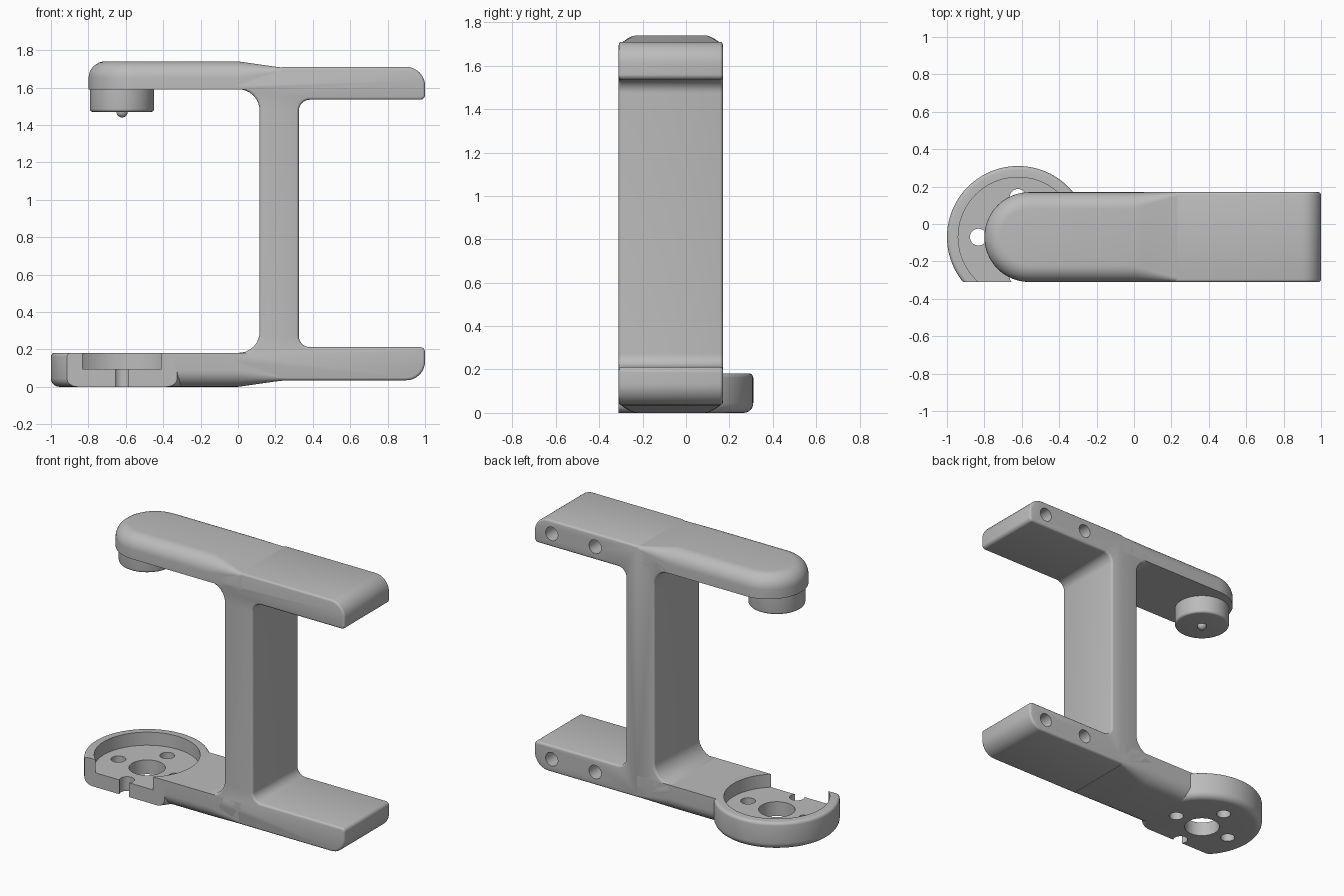
import bpy, bmesh, math
from mathutils import Vector, Matrix

cube = bpy.data.objects.get("Cube")
if cube:
    bpy.data.objects.remove(cube, do_unlink=True)

grey = bpy.data.materials.new("plain_grey")
grey.use_nodes = True
grey.diffuse_color = (0.5, 0.5, 0.5, 1)
grey.node_tree.nodes["Principled BSDF"].inputs["Base Color"].default_value = (0.5, 0.5, 0.5, 1)

CY, HALF = -0.07, 0.24          # centre line and half width of the bracket
FRONT, BACK = CY - HALF, CY + HALF
CX = -0.62                      # axis of the cup and the boss


def finish(bm, name):
    bmesh.ops.remove_doubles(bm, verts=bm.verts, dist=1e-5)
    bmesh.ops.recalc_face_normals(bm, faces=bm.faces)
    mesh = bpy.data.meshes.new(name)
    bm.to_mesh(mesh)
    bm.free()
    mesh.materials.append(grey)
    ob = bpy.data.objects.new(name, mesh)
    bpy.context.collection.objects.link(ob)
    return ob


def activate(ob):
    bpy.ops.object.select_all(action='DESELECT')
    ob.select_set(True)
    bpy.context.view_layer.objects.active = ob


def smooth(ob):
    activate(ob)
    bpy.ops.object.shade_smooth_by_angle(angle=math.radians(35))


def cut(ob, cutters):
    activate(ob)
    for c in cutters:
        c.hide_render = True
        mod = ob.modifiers.new("cut", 'BOOLEAN')
        mod.operation, mod.solver, mod.object = 'DIFFERENCE', 'EXACT', c
        bpy.ops.object.modifier_apply(modifier=mod.name)


def cylinder(name, r, start, end):
    bm = bmesh.new()
    a, b = Vector(start), Vector(end)
    turn = (b - a).to_track_quat('Z', 'Y').to_matrix().to_4x4()
    bmesh.ops.create_cone(bm, cap_ends=True, segments=48, radius1=r, radius2=r,
                          depth=(b - a).length,
                          matrix=Matrix.Translation((a + b) / 2) @ turn)
    return finish(bm, name)


def arc(cx, cz, r, a0, a1, n=6):
    angles = [math.radians(a0 + (a1 - a0) * i / n) for i in range(n + 1)]
    return [(cx + r * math.cos(a), cz + r * math.sin(a)) for a in angles]


def lathe(name, profile):
    bm = bmesh.new()
    vs = [bm.verts.new((CX + r, CY, z)) for r, z in profile]
    es = [bm.edges.new(p) for p in zip(vs, vs[1:])]
    bmesh.ops.spin(bm, geom=vs + es, cent=(CX, CY, 0), axis=(0, 0, 1),
                   angle=math.tau, steps=80, use_merge=False)
    return finish(bm, name)


def rounded(corners, n=8):
    """Fillet each (x, z, radius) corner of a closed outline."""
    out = []
    for i, (x, z, r) in enumerate(corners):
        p = Vector((x, z))
        if not r:
            out.append(p)
            continue
        u = (Vector(corners[i - 1][:2]) - p).normalized()
        v = (Vector(corners[(i + 1) % len(corners)][:2]) - p).normalized()
        half = u.angle(v) / 2
        c = p + (u + v).normalized() * r / math.sin(half)
        s = p + u * r / math.tan(half) - c
        e = p + v * r / math.tan(half) - c
        for k in range(n + 1):
            t = k / n
            d = s * (1 - t) + e * t
            out.append(c + d.normalized() * r)
    return out


def arm(name, outline, base, outer, side):
    """Plan outline of (x, y, nx, ny) with a rounded outer rim fading towards the post."""
    bm = bmesh.new()
    rings = [[bm.verts.new((x, y, base)) for x, y, _, _ in outline]]
    for k in range(9):
        a = math.pi / 2 * k / 8
        ring = []
        for x, y, nx, ny in outline:
            t = min(max(x / 0.23, 0), 1)
            r = 0.09 - 0.07 * t
            inset = r * (1 - math.cos(a))
            z = outer - side * (0.033 * t + r * (1 - math.sin(a)))
            ring.append(bm.verts.new((x - nx * inset, y - ny * inset, z)))
        rings.append(ring)
    n = len(outline)
    for lo, hi in zip(rings, rings[1:]):
        for i in range(n):
            j = (i + 1) % n
            bm.faces.new((lo[i], lo[j], hi[j], hi[i]))
    for ring in (rings[0], rings[-1]):
        for i in range(n // 2 - 1):
            bm.faces.new((ring[i], ring[i + 1], ring[n - 2 - i], ring[n - 1 - i]))
    return finish(bm, name)


# I-shaped frame: post and the two square arms
corners = [(-0.02, 0.182, 0), (0.115, 0.182, 0.11), (0.115, 1.59, 0.11), (-0.02, 1.59, 0),
           (-0.02, 1.62, 0), (0.24, 1.71, 0), (1, 1.71, 0.1), (1, 1.535, 0.025),
           (0.325, 1.535, 0.06), (0.325, 0.212, 0.06), (1, 0.212, 0.025), (1, 0.035, 0.1),
           (0.24, 0.035, 0), (-0.02, 0.125, 0)]
bm = bmesh.new()
face = bm.faces.new([bm.verts.new((p.x, FRONT, p.y)) for p in rounded(corners)])
ext = bmesh.ops.extrude_face_region(bm, geom=[face])
bmesh.ops.translate(bm, vec=(0, 2 * HALF, 0),
                    verts=[g for g in ext["geom"] if isinstance(g, bmesh.types.BMVert)])
frame = finish(bm, "frame")
activate(frame)
bevel = frame.modifiers.new("edge_round", 'BEVEL')
bevel.width, bevel.segments = 0.014, 3
bevel.limit_method, bevel.angle_limit = 'ANGLE', math.radians(60)
bpy.ops.object.modifier_apply(modifier=bevel.name)

# Blind mounting holes in the back of the frame
helpers = [cylinder("mount_hole", 0.045, (x, BACK + 0.05, z), (x, CY + 0.05, z))
           for x in (0.87, 0.55) for z in (0.122, 1.622)]
cut(frame, helpers)
smooth(frame)

# Upper arm with a round end
xs = [0.24 - 0.04 * i for i in range(7)]
bend = [(x - 0.56, y + CY, x / HALF, y / HALF) for x, y in arc(0, 0, HALF, 270, 90, 32)]
bend.insert(16, bend[16])
bend = bend[:16] + bend[17:]
front_side = [(x, FRONT, 0, -1) for x in xs]
back_side = [(x, BACK, 0, 1) for x in reversed(xs)]
half = len(bend) // 2
tip = bend[:half] + bend[half + 1:]
smooth(arm("upper_arm", front_side + tip + back_side, 1.59, 1.74, 1))

# Boss and pin under the upper arm
smooth(lathe("boss", [(0, 1.47)] + arc(0.157, 1.485, 0.015, -90, 0, 4) + [(0.172, 1.6), (0, 1.6)]))
smooth(lathe("pin", arc(0, 1.47, 0.03, -90, 0, 8) + [(0.03, 1.48), (0, 1.48)]))

# Lower arm running into the cup
xl = xs + [-0.345]
outline = [(x, FRONT, 0, -1) for x in xl] + [(x, BACK, 0, 1) for x in reversed(xl)]
lower = arm("lower_arm", outline, 0.182, 0, -1)

# Cup with recess, centre hole, four screw holes and a flat front
cup = lathe("cup", [(0, 0)] + arc(0.335, 0.045, 0.045, -90, 0)
            + arc(0.36, 0.162, 0.02, 0, 90, 4) + [(0, 0.182)])
recess = cylinder("recess", 0.32, (CX, CY, 0.095), (CX, CY, 0.4))
holes = [cylinder("centre_hole", 0.11, (CX, CY, -0.1), (CX, CY, 0.3))]
for k in range(4):
    x = CX + 0.212 * math.cos(k * math.pi / 2)
    y = CY + 0.212 * math.sin(k * math.pi / 2)
    holes.append(cylinder("screw_hole", 0.045, (x, y, -0.1), (x, y, 0.3)))
bm = bmesh.new()
bmesh.ops.create_cube(bm, size=1, matrix=Matrix.Translation((CX, FRONT - 0.5, 0)))
flat = finish(bm, "front_flat")
cut(cup, [recess, flat] + holes)
cut(lower, [recess])
smooth(cup)
smooth(lower)

for h in helpers + holes + [recess, flat]:
    bpy.data.objects.remove(h, do_unlink=True)
